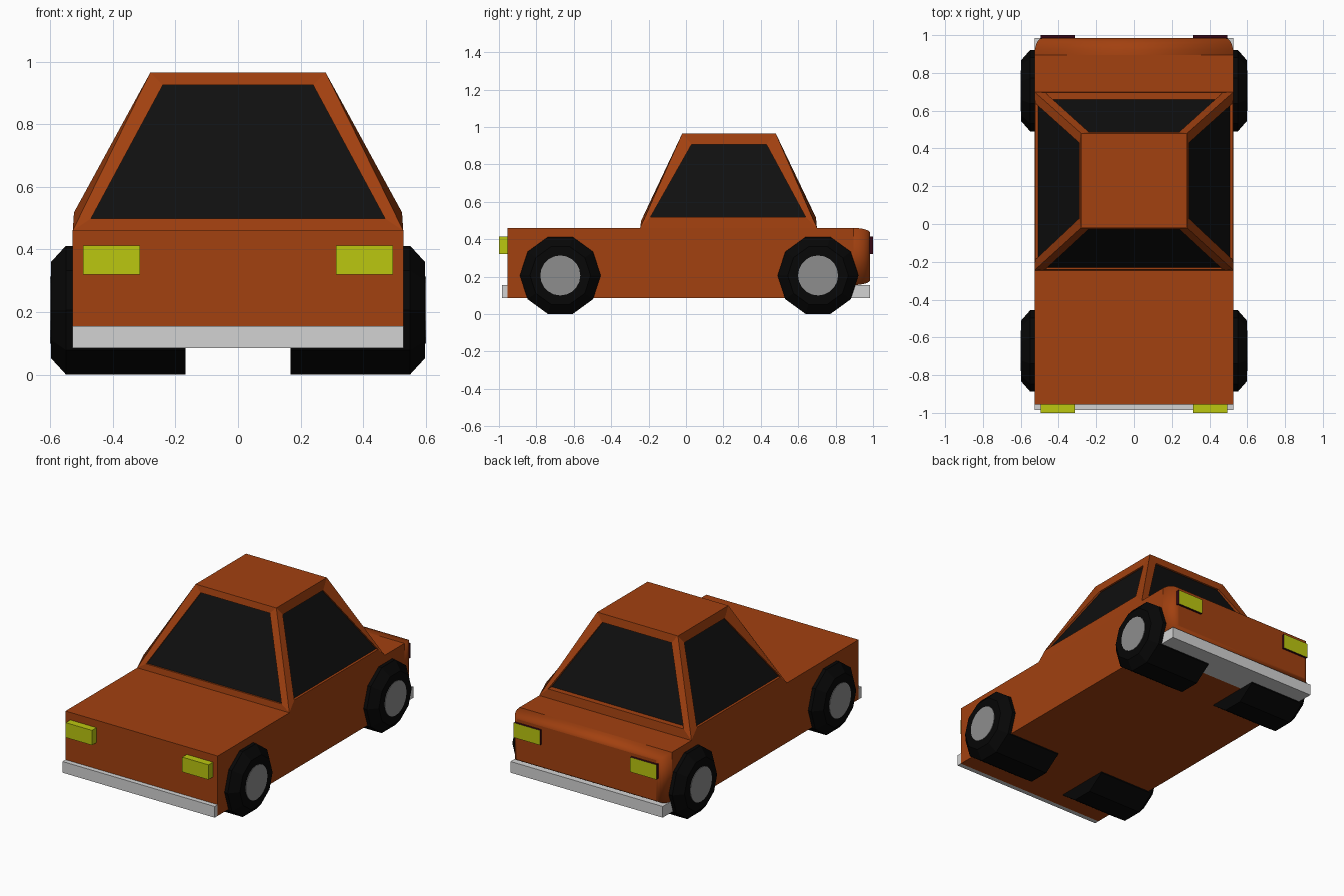
import bpy, bmesh, math
from mathutils import Vector

if "Cube" in bpy.data.objects:
    bpy.data.objects.remove(bpy.data.objects["Cube"])


def material(name, r, g, b):
    m = bpy.data.materials.new(name)
    m.diffuse_color = (r, g, b, 1)
    m.use_nodes = True
    m.node_tree.nodes["Principled BSDF"].inputs["Base Color"].default_value = m.diffuse_color
    return m


PAINT = material("orange paint", 0.36, 0.052, 0.005)
GLASS = material("dark glass", 0.005, 0.005, 0.005)
TYRE = material("black rubber", 0.002, 0.002, 0.002)
HUB = material("hub grey", 0.27, 0.27, 0.27)
CHROME = material("bumper grey", 0.65, 0.65, 0.65)
LAMP = material("lamp yellow", 0.50, 0.57, 0.005)
RED = material("dark red", 0.035, 0.002, 0.008)


def finish(bm, name, *mats):
    bmesh.ops.recalc_face_normals(bm, faces=bm.faces)
    me = bpy.data.meshes.new(name)
    bm.to_mesh(me)
    bm.free()
    for m in mats:
        me.materials.append(m)
    ob = bpy.data.objects.new(name, me)
    bpy.context.collection.objects.link(ob)
    return ob


def box_mesh(lo, hi):
    bm = bmesh.new()
    bmesh.ops.create_cube(bm, size=1)
    for v in bm.verts:
        v.co = Vector([(a + b) / 2 + c * (b - a) for a, b, c in zip(lo, hi, v.co)])
    return bm


def box(name, lo, hi, mat):
    return finish(box_mesh(lo, hi), name, mat)


# lower body, with a separate softly rounded tail
box("body", (-0.528, -0.955, 0.085), (0.528, 0.78, 0.46), PAINT)
STRETCH = (1, 2, 0.6)   # rounding is longer along the car than in height
bm = box_mesh(*[[c / s for c, s in zip(p, STRETCH)]
                for p in ((-0.528, 0.78, 0.155), (0.528, 0.985, 0.46))])
rear_edges = [e for e in bm.edges if all(v.co.y > 0.45 for v in e.verts)]
bmesh.ops.bevel(bm, geom=rear_edges, offset=0.045, segments=5, profile=0.5, affect='EDGES')
for v in bm.verts:
    v.co = Vector([c * s for c, s in zip(v.co, STRETCH)])
tail = finish(bm, "rear_body", PAINT)
for p in tail.data.polygons:
    n = p.normal
    p.use_smooth = max(abs(n.x), abs(n.y), abs(n.z)) < 0.999

# bumpers
box("front_bumper", (-0.528, -0.985, 0.085), (0.528, -0.955, 0.155), CHROME)
box("rear_bumper", (-0.528, 0.78, 0.085), (0.528, 0.985, 0.155), CHROME)

# cabin: each side is a sloping frame around a recessed window
bm = bmesh.new()


def cabin_side(place, outer, frame, depth_low, depth_high):
    """outer/frame: (u0, u1, d, z) for bottom edge then top edge."""
    def loop(edges):
        (a, b, d, z), (e, f, g, h) = edges
        return [(a, d, z), (b, d, z), (f, g, h), (e, g, h)]
    glass = [(*frame[0][:2], frame[0][2] - depth_low, frame[0][3]),
             (*frame[1][:2], frame[1][2] - depth_high, frame[1][3])]
    rings = [[bm.verts.new(place(*p)) for p in loop(r)] for r in (outer, frame, glass)]
    for r0, r1 in zip(rings, rings[1:]):
        for i in range(4):
            j = (i + 1) % 4
            bm.faces.new((r0[i], r0[j], r1[j], r1[i]))
    bm.faces.new(rings[2]).material_index = 1


for s in (1, -1):
    cabin_side(lambda u, d, z: (s * d, u, z),
               [(-0.245, 0.70, 0.528, 0.46), (-0.02, 0.48, 0.28, 0.965)],
               [(-0.19, 0.64, 0.524, 0.518), (0.03, 0.43, 0.29, 0.907)], 0.015, 0.012)
cabin_side(lambda u, d, z: (u, -d, z),
           [(-0.528, 0.528, 0.245, 0.46), (-0.28, 0.28, 0.02, 0.965)],
           [(-0.47, 0.47, 0.24, 0.498), (-0.24, 0.24, 0.028, 0.925)], 0.01, 0.01)
cabin_side(lambda u, d, z: (u, d, z),
           [(-0.528, 0.528, 0.70, 0.46), (-0.28, 0.28, 0.48, 0.965)],
           [(-0.47, 0.47, 0.695, 0.515), (-0.24, 0.24, 0.488, 0.915)], 0.035, 0.012)
bm.faces.new([bm.verts.new((x, y, 0.965)) for x, y in
              ((-0.28, -0.02), (0.28, -0.02), (0.28, 0.48), (-0.28, 0.48))])
bmesh.ops.remove_doubles(bm, verts=bm.verts, dist=0.0005)
finish(bm, "cabin", PAINT, GLASS)


# wheels and hubs: lathed around the x axis
def lathe(name, profile, sides, centre, s, mat):
    bm = bmesh.new()
    rings = []
    for x, r in profile:
        rings.append([bm.verts.new((s * x, centre[0] + r * math.cos(2 * math.pi * i / sides),
                                    centre[1] + r * math.sin(2 * math.pi * i / sides)))
                      for i in range(sides)])
    for a, b in zip(rings, rings[1:]):
        for i in range(sides):
            j = (i + 1) % sides
            bm.faces.new((a[i], a[j], b[j], b[i]))
    bm.faces.new(rings[0])
    bm.faces.new(rings[-1])
    finish(bm, name, mat)


for s, side in ((1, "right"), (-1, "left")):
    for y, end in ((-0.672, "front"), (0.706, "rear")):
        lathe(f"{end}_{side}_tyre", [(0.167, 0.216), (0.55, 0.216), (0.597, 0.162)],
              10, (y, 0.206), s, TYRE)
        lathe(f"{end}_{side}_hub", [(0.592, 0.107), (0.6, 0.107)], 20, (y, 0.206), s, HUB)

    # lamps: yellow in front, red casing with a yellow lens behind
    x0, x1 = sorted((s * 0.313, s * 0.495))
    box(f"{side}_headlight", (x0, -1.0, 0.32), (x1, -0.95, 0.413), LAMP)
    lamp = finish(box_mesh((x0, 0.965, 0.32), (x1, 1.0, 0.413)), f"{side}_tail_light", RED, LAMP)
    for p in lamp.data.polygons:
        p.material_index = int(p.normal.y > 0.9)
